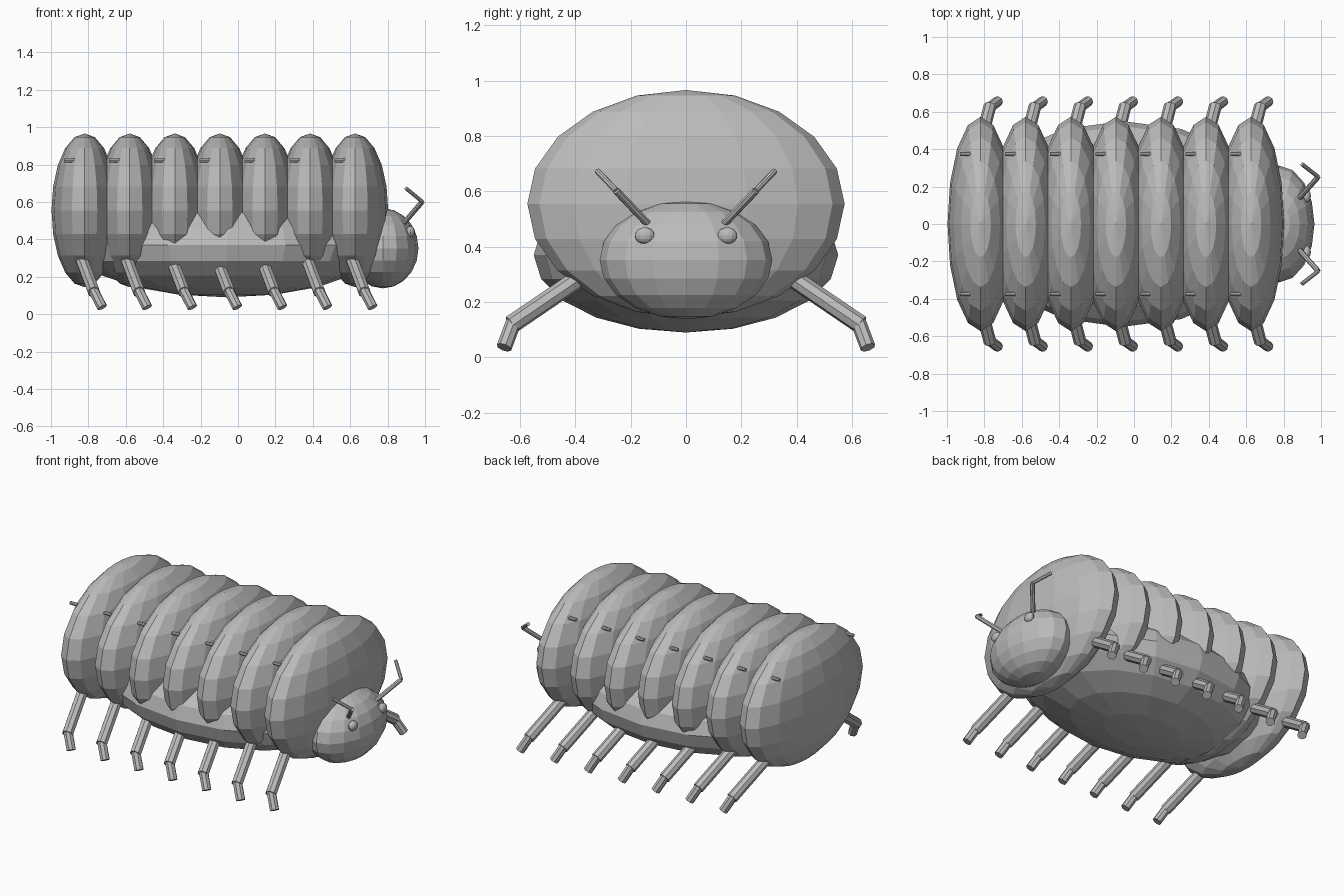
import bpy
from mathutils import Vector

cube = bpy.data.objects.get("Cube")
if cube:
    bpy.data.objects.remove(cube, do_unlink=True)

grey = bpy.data.materials.new("shell_grey")
grey.use_nodes = True
colour = (0.5, 0.5, 0.5, 1)
grey.diffuse_color = colour
grey.node_tree.nodes["Principled BSDF"].inputs["Base Color"].default_value = colour


def finish(name):
    obj = bpy.context.object
    obj.name = name
    obj.data.name = name
    obj.data.materials.append(grey)
    return obj


def ellipsoid(name, centre, radii, segments=16, rings=10):
    bpy.ops.mesh.primitive_uv_sphere_add(
        segments=segments, ring_count=rings, radius=1, location=centre)
    obj = finish(name)
    obj.scale = radii
    return obj


def rod(name, start, end, radius, sides=8):
    a, b = Vector(start), Vector(end)
    bpy.ops.mesh.primitive_cylinder_add(
        vertices=sides, radius=radius, depth=(b - a).length, location=(a + b) / 2)
    obj = finish(name)
    obj.rotation_euler = (b - a).to_track_quat("Z", "Y").to_euler()
    return obj


# Belly and head
ellipsoid("belly", (-0.06, 0, 0.37), (0.82, 0.55, 0.28))
ellipsoid("head", (0.775, 0, 0.352), (0.19, 0.312, 0.214))

# Body segments, each with a leg and a small bristle on both sides
for i in range(7):
    x = -0.82 + i * 0.241
    ellipsoid(f"body_segment_{i + 1}", (x, 0, 0.555), (0.177, 0.573, 0.411))
    for side, s in (("left", 1), ("right", -1)):
        tag = f"{side}_{i + 1}"
        knee = (x + 0.05, s * 0.632, 0.118)
        rod(f"upper_leg_{tag}", (x - 0.02, s * 0.36, 0.303), knee, 0.034)
        rod(f"foot_{tag}", (x + 0.043, s * 0.62, 0.135),
            (x + 0.094, s * 0.657, 0.036), 0.028)
        rod(f"bristle_{tag}", (x - 0.11, s * 0.375, 0.822),
            (x - 0.055, s * 0.375, 0.822), 0.011)

# Eyes and bent antennae
for side, s in (("left", 1), ("right", -1)):
    ellipsoid(f"eye_{side}", (0.922, s * 0.149, 0.44), (0.024, 0.036, 0.03), 12, 8)
    elbow = (0.985, s * 0.252, 0.602)
    rod(f"antenna_base_{side}", (0.885, s * 0.14, 0.485), elbow, 0.014)
    rod(f"antenna_tip_{side}", elbow, (0.898, s * 0.32, 0.673), 0.011)
